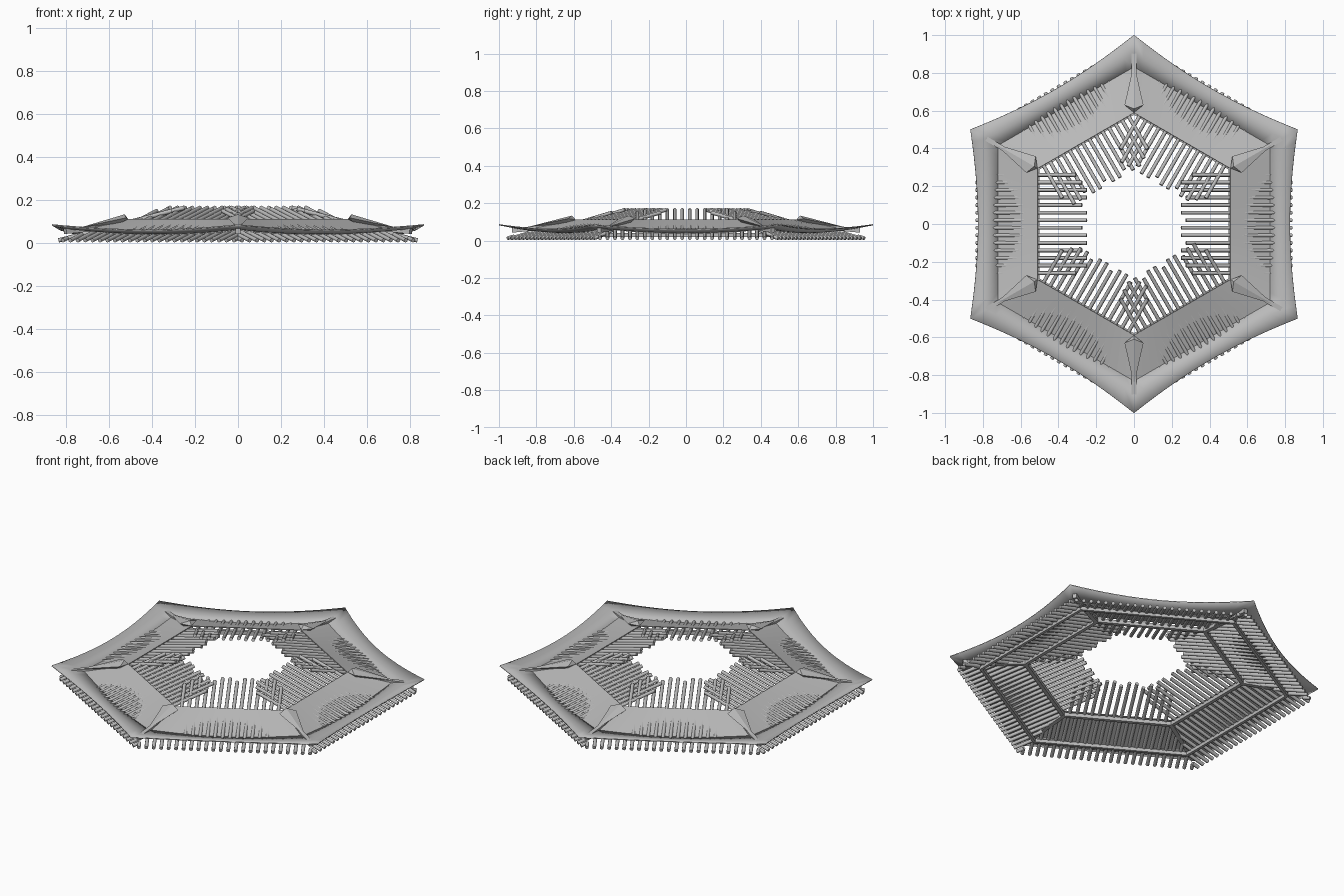
import bpy, bmesh, math
from mathutils import Vector, Matrix

if "Cube" in bpy.data.objects:
    bpy.data.objects.remove(bpy.data.objects["Cube"], do_unlink=True)

grey = bpy.data.materials.new("plain_grey")
grey.use_nodes = True
grey.diffuse_color = (0.5, 0.5, 0.5, 1)
grey.node_tree.nodes["Principled BSDF"].inputs["Base Color"].default_value = (0.5, 0.5, 0.5, 1)

TAN30 = math.tan(math.radians(30))
STEPS = 16


def finish(bm, name, smooth=None):
    """Turn a bmesh into a named object."""
    mesh = bpy.data.meshes.new(name)
    bm.to_mesh(mesh)
    bm.free()
    mesh.materials.append(grey)
    ob = bpy.data.objects.new(name, mesh)
    bpy.context.collection.objects.link(ob)
    if smooth:
        bpy.ops.object.select_all(action='DESELECT')
        ob.select_set(True)
        bpy.context.view_layer.objects.active = ob
        bpy.ops.object.shade_smooth_by_angle(angle=math.radians(smooth))
    return ob


def turn(side):
    return Matrix.Rotation(math.radians(60 * side), 4, 'Z')


def ring_skin(name, rows, smooth=None, thickness=0.004):
    """Loft rows of (distance, height) functions of u round six sides."""
    bm = bmesh.new()
    for side in range(6):
        grid = []
        for row in rows:
            line = []
            for i in range(STEPS + 1):
                u = 2 * i / STEPS - 1
                d, z = row(u)
                line.append(bm.verts.new(turn(side) @ Vector((d, u * d * TAN30, z))))
            grid.append(line)
        for a, b in zip(grid, grid[1:]):
            for i in range(STEPS):
                bm.faces.new((a[i], b[i], b[i + 1], a[i + 1]))
    bmesh.ops.remove_doubles(bm, verts=bm.verts, dist=0.0005)
    ob = finish(bm, name, smooth)
    mod = ob.modifiers.new("thickness", 'SOLIDIFY')
    mod.thickness = thickness
    mod.offset = -1
    return ob


def inner_edge(u):
    return 0.51, 0.112


def crease(u):
    return 0.72, 0.042 + 0.024 * u * u


def lip_middle(u):
    return 0.77 + 0.015 * u * u, 0.049 + 0.021 * u * u


def lip_edge(u):
    return 0.825 + 0.041 * u * u, 0.064 + 0.024 * u * u


# Sloping roof panels and the upturned eave lip
ring_skin("roof_panels", [inner_edge, crease])
ring_skin("eave_lip", [crease, lip_middle, lip_edge], smooth=50, thickness=0.006)


# Round rafters, sloping down and outwards, crossing over at the hips
def rafter_height(d):
    return 0.165 - 0.26 * (d - 0.25)


bm = bmesh.new()
for side in range(6):
    for i in range(24):
        t = 0.04 * (i - 11.5)
        a = abs(t)
        hip = a / TAN30
        if a < 0.3:
            start = max(0.25 + 0.025 * (i % 3 == 0), hip - 1.78 * (0.6 - 2 * a))
        else:
            start = hip
        p = Vector((start, t, rafter_height(start)))
        q = Vector((0.836, t, rafter_height(0.836)))
        if (q - p).length < 0.02:
            continue
        place = Matrix.Translation((p + q) / 2) @ (q - p).to_track_quat('Z', 'Y').to_matrix().to_4x4()
        bmesh.ops.create_cone(bm, cap_ends=True, segments=8, radius1=0.01, radius2=0.01,
                              depth=(q - p).length, matrix=turn(side) @ place)
finish(bm, "rafters", smooth=50)


# Square ring beams under the rafters
def ring_beam(name, d, z, width, height):
    bm = bmesh.new()
    loops = []
    for k in range(6):
        angle = math.radians(60 * k + 30)
        loops.append([bm.verts.new((r / math.cos(math.pi / 6) * math.cos(angle),
                                    r / math.cos(math.pi / 6) * math.sin(angle), h))
                      for r, h in ((d, z), (d + width, z), (d + width, z + height), (d, z + height))])
    for k in range(6):
        a, b = loops[k], loops[(k + 1) % 6]
        for j in range(4):
            bm.faces.new((a[j], b[j], b[(j + 1) % 4], a[(j + 1) % 4]))
    bmesh.ops.recalc_face_normals(bm, faces=bm.faces)
    finish(bm, name)


ring_beam("inner_purlin", 0.5, 0.074, 0.02, 0.022)
ring_beam("eave_purlin", 0.71, 0.02, 0.016, 0.02)

# Kite-shaped hip caps with a ridge, one on each corner
bm = bmesh.new()
for k in range(6):
    rot = Matrix.Rotation(math.radians(60 * k + 30), 4, 'Z')
    back, left, right, tip, ridge, keel = [
        bm.verts.new(rot @ Vector(p)) for p in
        ((0.59, 0, 0.112), (0.63, 0.05, 0.118), (0.63, -0.05, 0.118),
         (0.85, 0, 0.072), (0.61, 0, 0.134), (0.64, 0, 0.075))]
    for f in ((back, ridge, left), (back, right, ridge), (ridge, tip, left), (ridge, right, tip),
              (back, left, keel), (back, keel, right), (left, tip, keel), (right, keel, tip)):
        bm.faces.new(f)
bmesh.ops.recalc_face_normals(bm, faces=bm.faces)
finish(bm, "hip_caps")

# Hip beams under the corners
bm = bmesh.new()
for k in range(6):
    rot = Matrix.Rotation(math.radians(60 * k + 30), 4, 'Z')
    p, q = Vector((0.58, 0, 0.085)), Vector((0.93, 0, 0.055))
    place = Matrix.Translation((p + q) / 2) @ (q - p).to_track_quat('X', 'Z').to_matrix().to_4x4()
    bmesh.ops.create_cube(bm, size=1, matrix=rot @ place @ Matrix.Diagonal(((q - p).length, 0.024, 0.024, 1)))
finish(bm, "hip_beams")
